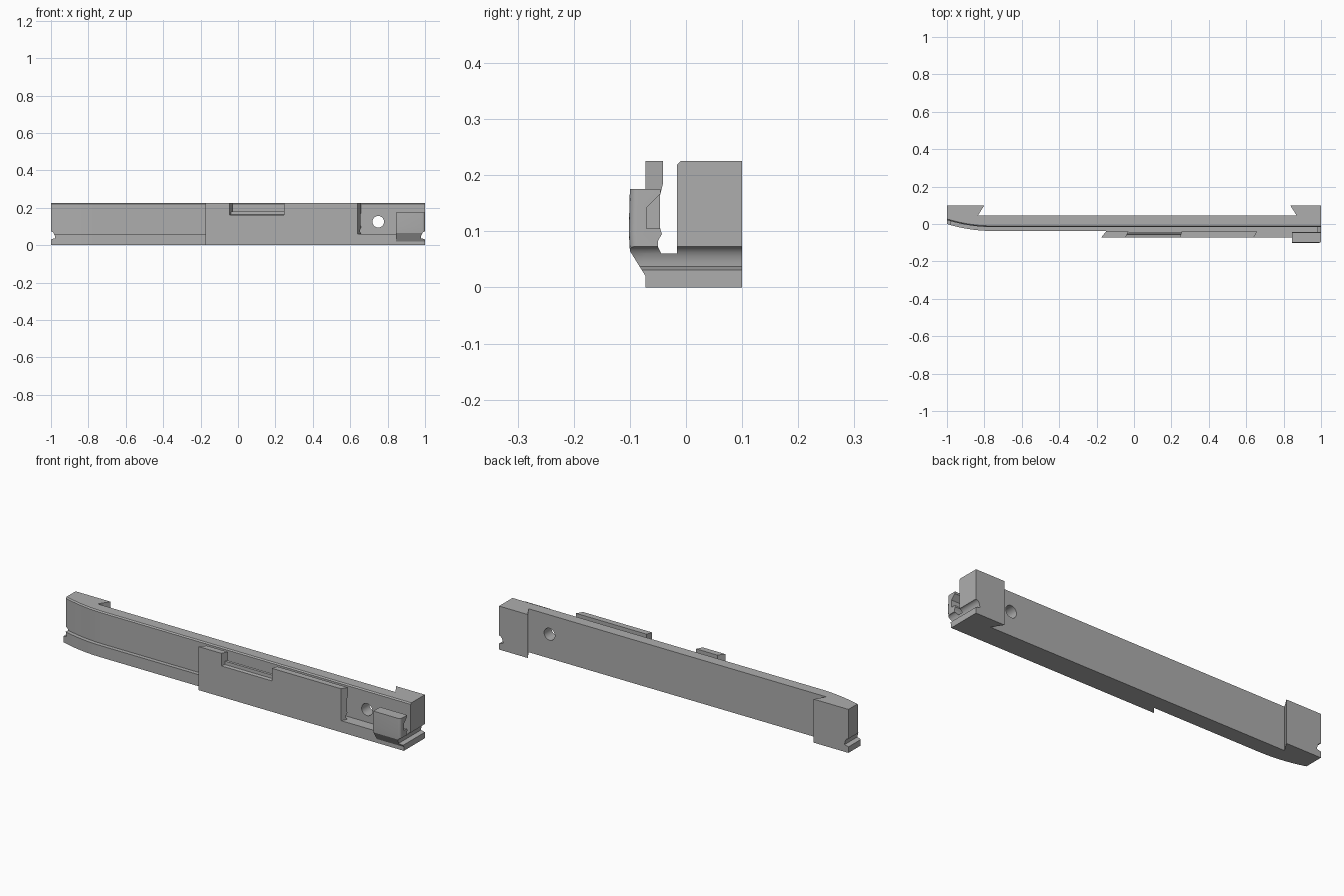
import bpy, bmesh, math
from mathutils import Vector, Matrix

cube = bpy.data.objects.get("Cube")
if cube:
    bpy.data.objects.remove(cube, do_unlink=True)

grey = bpy.data.materials.new("Machined grey")
grey.use_nodes = True
colour = (0.42, 0.42, 0.42, 1)
grey.diffuse_color = colour
grey.node_tree.nodes["Principled BSDF"].inputs["Base Color"].default_value = colour

TOP, LEDGE, FRONT = 0.225, 0.06, -0.072


def make(name, start, end):
    """Solid between two matching outlines."""
    bm = bmesh.new()
    a = [bm.verts.new(p) for p in start]
    b = [bm.verts.new(p) for p in end]
    bm.faces.new(a)
    bm.faces.new(b)
    for i in range(len(a)):
        j = (i + 1) % len(a)
        bm.faces.new((a[i], a[j], b[j], b[i]))
    bmesh.ops.recalc_face_normals(bm, faces=bm.faces)
    mesh = bpy.data.meshes.new(name)
    bm.to_mesh(mesh)
    bm.free()
    obj = bpy.data.objects.new(name, mesh)
    bpy.context.collection.objects.link(obj)
    mesh.materials.append(grey)
    return obj


def plan(name, outline, low, high):
    return make(name, [(x, y, low) for x, y in outline], [(x, y, high) for x, y in outline])


def section(name, outline, xa, xb, slant_a=0, slant_b=0):
    """Side profile run along x; the ends may lean with y."""
    return make(name, [(xa + slant_a * (y - FRONT), y, z) for y, z in outline],
                [(xb + slant_b * (y - FRONT), y, z) for y, z in outline])


def cut(obj, cutters):
    for c in cutters:
        mod = obj.modifiers.new("cut", "BOOLEAN")
        mod.operation, mod.solver, mod.object = "DIFFERENCE", "EXACT", c
    bpy.context.view_layer.update()
    graph = bpy.context.evaluated_depsgraph_get()
    result = bpy.data.meshes.new_from_object(obj.evaluated_get(graph))
    obj.modifiers.clear()
    obj.data = result


def bevel(obj, rule, width, segments):
    bm = bmesh.new()
    bm.from_mesh(obj.data)
    edges = [e for e in bm.edges if all(rule(v.co) for v in e.verts)]
    bmesh.ops.bevel(bm, geom=edges, offset=width, segments=segments, profile=0.5, affect="EDGES")
    bm.to_mesh(obj.data)
    bm.free()


def front_curve(y, steps=12):
    """Front line that sweeps back towards the right-hand tip."""
    return [(-0.76 - 0.24 * i / steps, y + 0.037 * (i / steps) ** 2) for i in range(steps + 1)]


# Main bar with a dovetailed foot at each end
body_front = front_curve(-0.016)
ledge_front = front_curve(-0.037)
body = plan("main_bar", [(1, -0.016)] + body_front + [
    (-1, 0.1), (-0.8, 0.1), (-0.835, 0.045),
    (0.87, 0.045), (0.835, 0.1), (1, 0.1)], 0, TOP)
bevel(body, lambda v: v.z > TOP - 0.001 and v.y < 0.03, 0.006, 1)

# Low ledge along the front, thicker under the cover plate
ledge = plan("front_ledge", [(1, -0.016)] + body_front + ledge_front[::-1] + [
    (-0.147, -0.037), (-0.175, FRONT), (1, FRONT)], 0, LEDGE)

# Cover plate standing in front of the slot
inner = [(-0.046, 0.165), (-0.046, 0.105), (-0.043, 0.095),
         (-0.05, 0.083), (-0.05, 0.072), (-0.044, LEDGE)]
plate = section("cover_plate", [(FRONT, LEDGE), (FRONT, TOP), (-0.041, TOP), (-0.041, 0.185)]
                + inner, -0.175, 0.64, 0.8, 0.6)
notch = section("notch_cutter", [(-0.09, 0.155), (FRONT, 0.16), (-0.055, 0.163), (-0.054, 0.18),
                (-0.03, 0.182), (-0.03, 0.3), (-0.09, 0.3)], -0.045, 0.245, 0.5, 0.3)
cut(plate, [notch])

# Push button at the left end
button = section("push_button", [(FRONT, 0.02), (-0.1, 0.065), (-0.102, 0.1), (-0.1, 0.175),
                 (-0.045, 0.175)] + inner + [(FRONT, LEDGE)], 0.845, 1)
bevel(button, lambda v: v.x > 0.99 and v.y < -0.09, 0.014, 4)
pocket = section("pocket_cutter", [(-0.07, 0.105), (-0.07, 0.142), (-0.047, 0.165),
                 (-0.03, 0.165), (-0.03, 0.105)], 0.95, 1.1)

# Curved grooves across both ends
grooves = []
for side in (-1, 1):
    arc = [(side * (1 - 0.022 * math.sin(t * math.pi / 12)),
            0.073 - 0.036 * (1 - math.cos(t * math.pi / 12))) for t in range(7)]
    profile = arc + [(side, 0.031), (side * 1.05, 0.031), (side * 1.05, 0.073)]
    grooves.append(make("groove_cutter", [(x, -0.2, z) for x, z in profile],
                        [(x, 0.2, z) for x, z in profile]))

# Round hole through the bar
ring = [(0.75 + 0.031 * math.cos(a * math.pi / 16), 0.125 + 0.031 * math.sin(a * math.pi / 16))
        for a in range(32)]
hole = make("hole_cutter", [(x, -0.03, z) for x, z in ring], [(x, 0.2, z) for x, z in ring])

cut(body, grooves + [hole])
cut(ledge, grooves)
cut(button, grooves + [pocket])

for cutter in grooves + [hole, notch, pocket]:
    bpy.data.objects.remove(cutter, do_unlink=True)

# Smooth curves, crisp corners
for obj in (body, ledge, plate, button):
    obj.data.shade_smooth()
    obj.data.set_sharp_from_angle(angle=math.radians(25))
